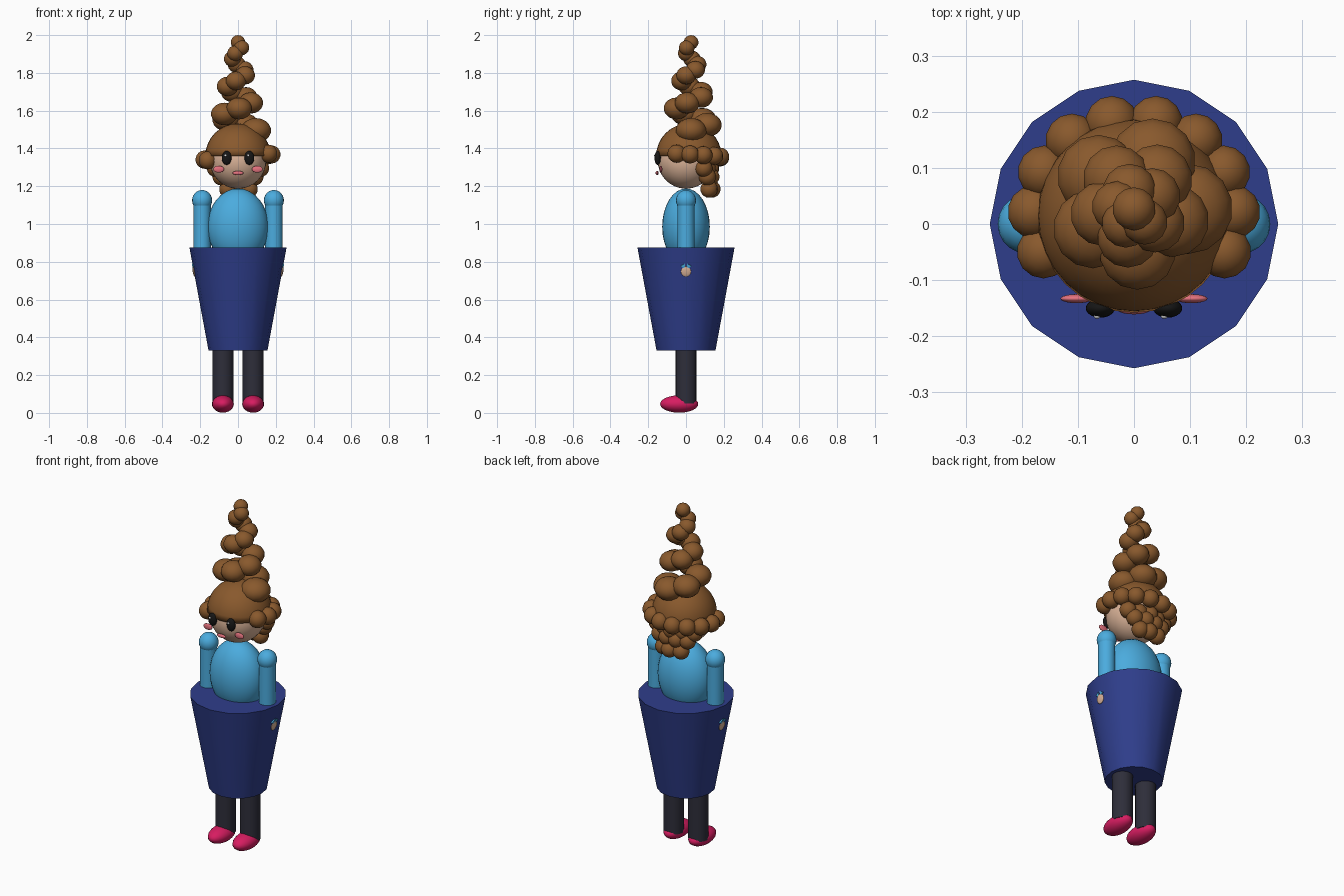
import bpy, math
from mathutils import Vector

if "Cube" in bpy.data.objects:
    bpy.data.objects.remove(bpy.data.objects["Cube"])


def mat(name, r, g, b):
    m = bpy.data.materials.new(name)
    m.diffuse_color = (r, g, b, 1)
    m.use_nodes = True
    m.node_tree.nodes["Principled BSDF"].inputs["Base Color"].default_value = m.diffuse_color
    return m


BROWN = mat("hair brown", .25, .10, .026)
SKIN = mat("skin", .72, .46, .32)
NAVY = mat("navy", .028, .048, .26)
SKY = mat("sky blue", .07, .41, .73)
DARK = mat("charcoal", .027, .027, .042)
RED = mat("shoe crimson", .68, .012, .12)
PINK = mat("blush pink", .78, .17, .21)
BLACK = mat("eye black", .008, .008, .008)
WHITE = mat("glint white", .9, .9, .9)


def finish(name, m):
    o = bpy.context.object
    o.name = name
    o.data.materials.append(m)
    bpy.ops.object.shade_smooth_by_angle(angle=math.radians(35))
    return o


def ball(name, loc, radii, m, seg=20, rings=12, rot=(0, 0, 0)):
    bpy.ops.mesh.primitive_uv_sphere_add(segments=seg, ring_count=rings, radius=1, location=loc, rotation=rot)
    bpy.context.object.scale = radii
    return finish(name, m)


def tube(name, x, y, z0, z1, r0, r1, m, sides=16):
    bpy.ops.mesh.primitive_cone_add(vertices=sides, radius1=r0, radius2=r1, depth=z1 - z0,
                                    location=(x, y, (z0 + z1) / 2))
    return finish(name, m)


def curl(name, x, y, z, r, squash=1):
    ball(name, (x, y, z), (r, r, r * squash), BROWN, 14, 9)


# Body and skirt
tube("skirt", 0, 0, .33, .875, .156, .257, NAVY)
ball("torso", (0, 0, .985), (.162, .126, .203), SKY, 32, 16)

# Limbs, both sides
for s, side in ((-1, "left"), (1, "right")):
    tube(side + "_leg", s * .08, 0, .05, .4, .056, .056, DARK)
    ball(side + "_shoe", (s * .08, -.036, .047), (.058, .101, .046), RED)
    tube(side + "_arm", s * .19, 0, .8, 1.11, .046, .046, SKY)
    ball(side + "_hand", (s * .19, 0, 1.125), (.053, .053, .055), SKY)

    # Face details
    ball(side + "_eye", (s * .06, -.15, 1.35), (.026, .017, .037), BLACK)
    ball(side + "_glint", (s * .06 - .006, -.165, 1.363), (.006, .004, .006), WHITE, 10, 6)
    ball(side + "_cheek", (s * .102, -.133, 1.29), (.029, .008, .018), PINK)

    # Small badge on the skirt side: face disc with a two-point bow
    tilt = (0, s * .185, 0)
    ball(side + "_badge_face", (s * .234, 0, .748), (.006, .027, .027), SKIN, 16, 8, tilt)
    for t in (-1, 1):
        bpy.ops.mesh.primitive_cone_add(vertices=3, radius1=.016, radius2=.016, depth=.008,
                                        location=(s * .238, t * .014, .777),
                                        rotation=(0, math.pi / 2, 0))
        o = bpy.context.object
        o.rotation_euler = Vector((s, 0, -.18)).to_track_quat('Z', 'Y').to_euler()
        o.rotation_euler.rotate_axis('Z', t * s * .5)
        finish(side + "_badge_bow", SKY)

ball("head", (0, 0, 1.337), (.15, .15, .15), SKIN, 32, 16)
ball("mouth", (0, -.153, 1.27), (.029, .008, .011), PINK)

# Hair cap: closed half dome
cap = ball("hair_cap", (0, .015, 1.36), (.173, .173, .172), BROWN, 32, 16)
for v in cap.data.vertices:
    v.co.z = max(v.co.z, 0)

# Ring of curls around the back and sides, lower on the left
for i in range(10):
    a = math.radians(-25 + i * 230 / 9)
    curl("ring_curl", .178 * math.cos(a), .02 + .165 * math.sin(a), 1.372 - .035 * i / 9, .048)

# Rows of hanging curls at the back
for z, y, xs in ((1.295, .13, (-.12, -.06, 0, .06, .12)),
                 (1.25, .14, (-.09, -.03, .03, .09)),
                 (1.185, .14, (-.055, .01, .06))):
    for x in xs:
        curl("back_curl", x, y - .3 * abs(x), z, .046)

# Spiral tower of shrinking curls
N = 17
for i in range(N):
    t = i / (N - 1)
    a = 2 * math.pi * 3.05 * t
    off = .095 * (1 - t) ** .75
    off = max(off, .03) if i < N - 1 else 0
    r = .082 - .043 * t ** .85
    curl("tower_curl", off * math.cos(a), .027 + off * math.sin(a), 1.495 + .467 * t, r, .8 + .17 * t)
